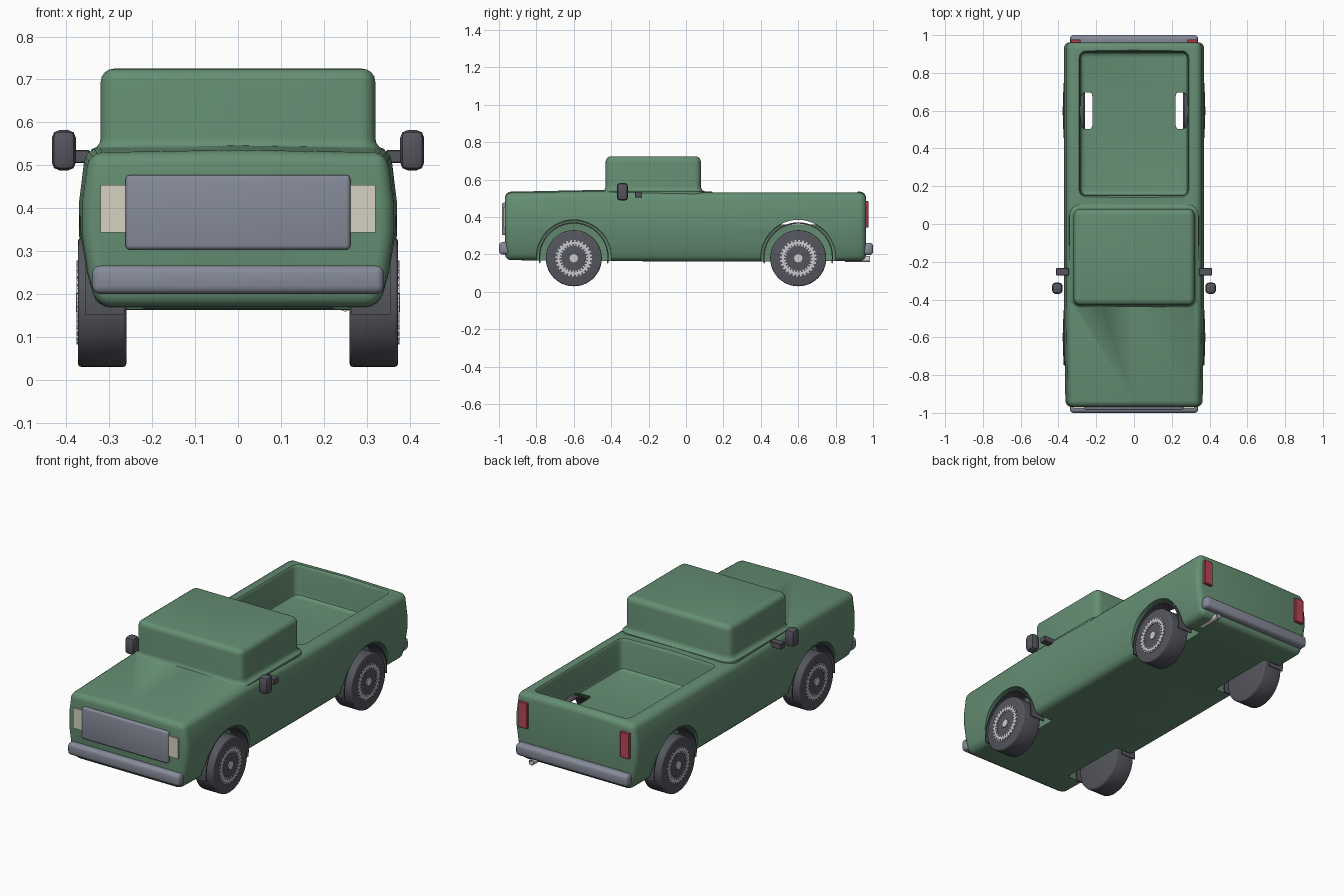
import bpy, bmesh, math
from mathutils import Matrix

if "Cube" in bpy.data.objects:
    bpy.data.objects.remove(bpy.data.objects["Cube"])


def material(name, r, g, b):
    m = bpy.data.materials.new(name)
    m.use_nodes = True
    m.diffuse_color = (r, g, b, 1)
    m.node_tree.nodes["Principled BSDF"].inputs["Base Color"].default_value = (r, g, b, 1)
    return m


GREEN = material("green paint", 0.13, 0.27, 0.17)
CHROME = material("grey metal", 0.24, 0.26, 0.32)
DARK = material("dark rubber", 0.09, 0.09, 0.11)
SILVER = material("silver", 0.60, 0.60, 0.64)
CREAM = material("cream lens", 0.68, 0.64, 0.54)
RED = material("red lens", 0.50, 0.06, 0.09)


def finish(bm, name, mat, smooth=True):
    bmesh.ops.recalc_face_normals(bm, faces=bm.faces)
    me = bpy.data.meshes.new(name)
    bm.to_mesh(me)
    bm.free()
    ob = bpy.data.objects.new(name, me)
    bpy.context.collection.objects.link(ob)
    me.materials.append(mat)
    if smooth:
        shade(ob)
    return ob


def shade(ob):
    bpy.ops.object.select_all(action="DESELECT")
    ob.select_set(True)
    bpy.context.view_layer.objects.active = ob
    bpy.ops.object.shade_smooth_by_angle(angle=math.radians(35))


def loft(name, rings, mat, smooth=True, closed=False):
    """Skin a list of point rings; cap the ends unless the loop is closed."""
    bm = bmesh.new()
    vs = [[bm.verts.new(p) for p in ring] for ring in rings]
    pairs = list(zip(vs, vs[1:] + vs[:1])) if closed else list(zip(vs, vs[1:]))
    for a, b in pairs:
        for i in range(len(a)):
            j = (i + 1) % len(a)
            bm.faces.new((a[i], a[j], b[j], b[i]))
    if not closed:
        bm.faces.new(vs[0])
        bm.faces.new(vs[-1])
    return finish(bm, name, mat, smooth)


def box(name, lo, hi, mat, bevel=0.0, segments=3):
    bm = bmesh.new()
    bmesh.ops.create_cube(bm, size=1)
    for v in bm.verts:
        v.co = [(a + b) / 2 + c * (b - a) for a, b, c in zip(lo, hi, v.co)]
    if bevel:
        bmesh.ops.bevel(bm, geom=bm.edges[:], offset=bevel, segments=segments,
                        profile=0.5, affect="EDGES")
    return finish(bm, name, mat)


def cylinder(name, radius, x0, x1, y, z, mat, bevel=0.0, sides=48):
    """Cylinder with its axis along x."""
    bm = bmesh.new()
    bmesh.ops.create_cone(bm, cap_ends=True, segments=sides, radius1=radius, radius2=radius,
                          depth=abs(x1 - x0))
    if bevel:
        rims = [e for e in bm.edges if abs(e.verts[0].co.z - e.verts[1].co.z) < 1e-5]
        bmesh.ops.bevel(bm, geom=rims, offset=bevel, segments=3, profile=0.5, affect="EDGES")
    bm.transform(Matrix.Translation(((x0 + x1) / 2, y, z)) @ Matrix.Rotation(math.pi / 2, 4, "Y"))
    return finish(bm, name, mat)


def rounded_rect(z, hx, y0, y1, r):
    pts = []
    for k, (sx, y) in enumerate(((1, y1 - r), (-1, y1 - r), (-1, y0 + r), (1, y0 + r))):
        for s in range(5):
            a = (k + s / 4) * math.pi / 2
            pts.append((sx * (hx - r) + r * math.cos(a), y + r * math.sin(a), z))
    return pts


def boolean(ob, other, operation):
    mod = ob.modifiers.new(operation.title(), "BOOLEAN")
    mod.object, mod.operation, mod.solver = other, operation, "EXACT"
    bpy.context.view_layer.objects.active = ob
    bpy.ops.object.modifier_apply(modifier=mod.name)
    bpy.data.objects.remove(other)


# Body shell: bulged section swept along the length
def section(y, top, bottom, grow=0.0):
    half = [(0.335, bottom), (0.358, 0.25), (0.371, 0.34), (0.371, 0.41),
            (0.355, top - 0.006)]
    half = [(x + grow, z) for x, z in half]
    ring = half + [(0, top)] + [(-x, z) for x, z in reversed(half)]
    return [(x, y, z) for x, z in ring]


body = loft("body", [section(-0.968, 0.535, 0.17, -0.008), section(-0.43, 0.546, 0.165),
                     section(0.08, 0.536, 0.162), section(0.962, 0.536, 0.165)], GREEN, False)
bev = body.modifiers.new("Bevel", "BEVEL")
bev.width, bev.segments, bev.limit_method, bev.angle_limit = 0.032, 4, "ANGLE", math.radians(40)
bpy.context.view_layer.objects.active = body
bpy.ops.object.modifier_apply(modifier="Bevel")

# Cabin with flared foot and rounded roof edge
cabin_steps = [(0.50, 0.025), (0.537, 0.022), (0.543, 0.009), (0.553, 0.002), (0.565, 0)]
cabin_steps += [(0.695 + 0.03 * math.sin(a), 0.03 * (math.cos(a) - 1))
                for a in (k * math.pi / 8 for k in range(5))]
cabin = loft("cabin", [rounded_rect(z, 0.32 + g, -0.43 - g, 0.08 + g, 0.035 + g)
                       for z, g in cabin_steps], GREEN, False)
boolean(body, cabin, "UNION")

# Cargo bed recess with softened lip and floor
bed_steps = [(0.36, -0.025), (0.363, -0.013), (0.37, -0.004), (0.385, 0),
             (0.518, 0), (0.529, 0.004), (0.54, 0.014), (0.60, 0.014)]
bed = loft("bed_cutter", [rounded_rect(z, 0.285 + g, 0.15 - g, 0.91 + g, 0.03 + g)
                          for z, g in bed_steps], GREEN, False)
boolean(body, bed, "DIFFERENCE")

# Wheel arches open into the bed at the rear
for side in (1, -1):
    for y in (-0.6, 0.6):
        arch = cylinder("arch_cutter", 0.2, side * 0.22, side * 0.5, y, 0.185, GREEN, 0.012)
        boolean(body, arch, "DIFFERENCE")
shade(body)

# Wheels, hubs and arch liners
for side, s_name in ((1, "left"), (-1, "right")):
    for y, e_name in ((-0.6, "front"), (0.6, "rear")):
        tag = e_name + "_" + s_name
        cylinder("tyre_" + tag, 0.15, side * 0.26, side * 0.373, y, 0.18, DARK, 0.008)
        cylinder("hub_cap_" + tag, 0.022, side * 0.37, side * 0.378, y, 0.18, SILVER, sides=20)

        # Toothed trim ring
        bm = bmesh.new()
        teeth = 28
        for k in range(teeth * 2):
            inner, outer = (0.066, 0.098) if k % 2 else (0.076, 0.088)
            quad = []
            for r, j in ((inner, k), (outer, k), (outer, k + 1), (inner, k + 1)):
                a = j * math.pi / teeth
                quad.append(bm.verts.new((side * 0.377, y + r * math.cos(a),
                                          0.18 + r * math.sin(a))))
            f = bm.faces.new(quad)
            f.normal_update()
            if f.normal.x * side < 0:
                f.normal_flip()
        ext = bmesh.ops.extrude_face_region(bm, geom=bm.faces[:])["geom"]
        bmesh.ops.translate(bm, vec=(-side * 0.006, 0, 0),
                            verts=[v for v in ext if isinstance(v, bmesh.types.BMVert)])
        finish(bm, "trim_ring_" + tag, SILVER, False)

        # Thin curved liner between tyre and arch
        rings = []
        for k in range(25):
            a = math.radians(-10 + 200 * k / 24)
            rings.append([(side * x, y + r * math.cos(a), 0.185 + r * math.sin(a))
                          for x, r in ((0.265, 0.18), (0.355, 0.18), (0.355, 0.187), (0.265, 0.187))])
        loft("arch_liner_" + tag, rings, DARK)

    # Wing mirror and door handle
    def pair(name, lo, hi, mat, bevel, segments=2):
        xs = sorted((side * lo[0], side * hi[0]))
        box(name + "_" + s_name, (xs[0],) + lo[1:], (xs[1],) + hi[1:], mat, bevel, segments)

    pair("mirror", (0.378, -0.37, 0.488), (0.434, -0.31, 0.582), DARK, 0.018)
    pair("door_handle", (0.345, -0.272, 0.505), (0.412, -0.234, 0.535), DARK, 0.002, 1)

    # Lamps
    pair("headlight", (0.255, -0.976, 0.343), (0.32, -0.95, 0.454), CREAM, 0)
    pair("tail_light", (0.282, 0.95, 0.345), (0.337, 0.977, 0.485), RED, 0.003, 1)

# Grille and bumpers
box("grille", (-0.262, -0.985, 0.303), (0.262, -0.95, 0.477), CHROME, 0.01)
box("front_bumper", (-0.34, -1.0, 0.2), (0.34, -0.945, 0.266), CHROME, 0.018)
box("rear_bumper", (-0.34, 0.945, 0.197), (0.34, 1.0, 0.262), CHROME, 0.018)

# Exhaust tail pipe: open tube along y
profile = ((0.016, 0.85), (0.016, 0.985), (0.011, 0.985), (0.011, 0.85))
loft("exhaust_pipe", [[(0.25 + r * math.cos(a), y, 0.175 + r * math.sin(a)) for r, y in profile]
                      for a in (k * math.pi / 8 for k in range(16))], SILVER, closed=True)
